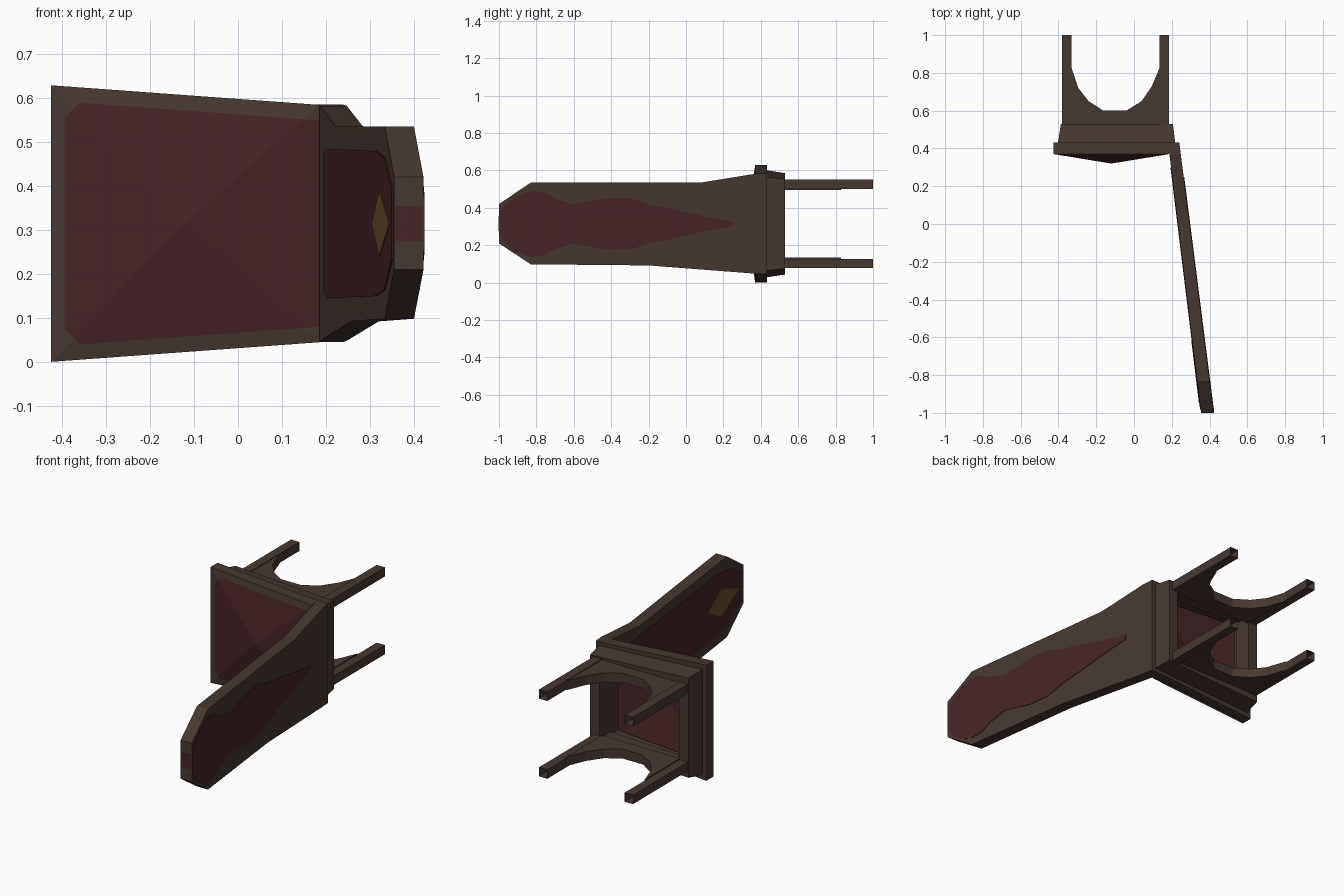
import bpy, bmesh
from mathutils import Vector

if "Cube" in bpy.data.objects:
    bpy.data.objects.remove(bpy.data.objects["Cube"])

ZC = 0.3145  # mirror height of the reclined chair


def material(name, rgb):
    m = bpy.data.materials.new(name)
    m.diffuse_color = (*rgb, 1)
    m.use_nodes = True
    m.node_tree.nodes["Principled BSDF"].inputs["Base Color"].default_value = m.diffuse_color
    return m


BROWN = material("dark brown wood", (0.062, 0.040, 0.030))
RED = material("dark red leather", (0.062, 0.017, 0.019))
GOLD = material("dull gold", (0.150, 0.075, 0.026))


def finish(name, bm, *mats):
    bmesh.ops.recalc_face_normals(bm, faces=bm.faces)
    me = bpy.data.meshes.new(name)
    bm.to_mesh(me)
    bm.free()
    for m in mats:
        me.materials.append(m)
    ob = bpy.data.objects.new(name, me)
    bpy.context.collection.objects.link(ob)
    return ob


def loft(name, rings, mat, caps=(True, True), loop=False):
    """Skin equal-sized point rings; optionally cap, or join last to first."""
    bm = bmesh.new()
    vs = [[bm.verts.new(p) for p in r] for r in rings]
    n = len(rings[0])
    pairs = list(zip(vs, vs[1:])) + ([(vs[-1], vs[0])] if loop else [])
    for a, b in pairs:
        for i in range(n):
            j = (i + 1) % n
            bm.faces.new((a[i], a[j], b[j], b[i]))
    if not loop:
        if caps[0]:
            bm.faces.new(vs[0])
        if caps[1]:
            bm.faces.new(vs[-1])
    return finish(name, bm, mat)


def trapezoid(y, x0, x1, h0, h1):
    return [(x0, y, ZC - h0), (x1, y, ZC - h1), (x1, y, ZC + h1), (x0, y, ZC + h0)]


# Seat frame, an open tapered ring
loft("seat_frame", [trapezoid(0.37, -0.425, 0.185, 0.3145, 0.27),
                    trapezoid(0.432, -0.425, 0.185, 0.3145, 0.27),
                    trapezoid(0.432, -0.37, 0.15, 0.25, 0.215),
                    trapezoid(0.37, -0.37, 0.15, 0.25, 0.215)], BROWN, loop=True)

# Apron under the seat, tapering slightly toward the legs
loft("apron", [trapezoid(0.432, -0.402, 0.218, 0.286, 0.25),
               trapezoid(0.53, -0.387, 0.206, 0.271, 0.24),
               trapezoid(0.53, -0.33, 0.15, 0.22, 0.20),
               trapezoid(0.432, -0.33, 0.15, 0.22, 0.20)], BROWN, loop=True)

# Seat pad: shallow pyramid, cut into a red centre and a brown border
bm = bmesh.new()
base = [bm.verts.new(p) for p in trapezoid(0.37, -0.425, 0.185, 0.3145, 0.27)]
tip = bm.verts.new((-0.12, 0.32, ZC))
for i in range(4):
    bm.faces.new((base[i], base[(i + 1) % 4], tip))
planes = [(Vector((-0.395, 0, ZC)), Vector((-1, 0, 0)))]
for s in (1, -1):
    planes.append((Vector((-0.36, 0, ZC + s * 0.275)), Vector((0.074, 0, s))))
    planes.append((Vector((-0.395, 0, ZC + s * 0.24)), Vector((-1, 0, s))))
for co, no in planes:
    bmesh.ops.bisect_plane(bm, geom=bm.verts[:] + bm.edges[:] + bm.faces[:],
                           plane_co=co, plane_no=no)
for f in bm.faces:
    c = f.calc_center_median()
    f.material_index = int(all((c - co).dot(no) < 0 for co, no in planes))
finish("seat_pad", bm, BROWN, RED)


# Tilted backrest: map side-view points to its inner and outer planes
def inner(y, d=0.0):
    return 0.18 + 0.175 * (0.43 - y) / 1.43 + d


def outer(y, d=0.0):
    return 0.24 + 0.182 * (0.43 - y) / 1.43 + d


def side_ring(points, face, d=0.0):
    return [(face(y, d), y, z) for y, z in points]


def mirrored(half):
    """Outline from (y, half height) points, reflected about ZC."""
    return [(y, ZC + h) for y, h in half] + [(y, ZC - h) for y, h in reversed(half)]


outline = [(0.432, 0.585), (0.37, 0.582), (0.08, 0.535), (-0.83, 0.535), (-1, 0.42),
           (-1, 0.21), (-0.83, 0.098), (-0.2, 0.092), (0.37, 0.048), (0.432, 0.045)]
loft("backrest", [side_ring(outline, inner), side_ring(outline, outer)], BROWN)

# Red panels on both sides of the backrest
rear = mirrored([(0.25, 0.012), (0.1, 0.04), (-0.05, 0.075), (-0.2, 0.105), (-0.3, 0.138),
                 (-0.42, 0.138), (-0.6, 0.105), (-0.7, 0.135), (-0.76, 0.17),
                 (-0.83, 0.177), (-0.91, 0.15), (-0.97, 0.10), (-0.998, 0.06)])
loft("rear_panel", [side_ring(rear, outer, -0.001), side_ring(rear, outer, 0.003)], RED)
front = mirrored([(0.30, 0.15), (0.24, 0.17), (-0.68, 0.165), (-0.84, 0.15), (-0.98, 0.08)])
loft("front_panel", [side_ring(front, inner, 0.001), side_ring(front, inner, -0.003)], RED)

# Plain gold diamond near the top of the backrest
diamond = [(-0.62, ZC), (-0.76, ZC + 0.075), (-0.95, ZC), (-0.76, ZC - 0.075)]
loft("gold_inlay", [side_ring(diamond, inner, -0.002), side_ring(diamond, inner, -0.005)], GOLD)

# Red stripe across the top end of the backrest
stripe = [(0.358, 0.275), (0.42, 0.275), (0.42, 0.355), (0.358, 0.355)]
loft("end_stripe", [[(x, y, z) for x, z in stripe] for y in (-0.999, -1.0015)], RED)

# Legs with open ends, and an arched brace on each side
arch = [(-0.332, 0.525), (-0.332, 0.83), (-0.295, 0.72), (-0.24, 0.65), (-0.162, 0.60),
        (-0.04, 0.60), (0.04, 0.65), (0.095, 0.73), (0.137, 0.83), (0.137, 0.525)]
for side, s in (("upper", 1), ("lower", -1)):
    z0, z1 = ZC + s * 0.187, ZC + s * 0.236
    for end, x in (("front", -0.381), ("back", 0.135)):
        loft(f"{side}_{end}_leg",
             [[(x, y, z0), (x + 0.05, y, z0), (x + 0.05, y, z1), (x, y, z1)]
              for y in (0.525, 1.0)], BROWN, caps=(True, False))
    loft(f"{side}_arch_brace", [[(x, y, ZC + s * h) for x, y in arch]
                                for h in (0.181, 0.232)], BROWN)
